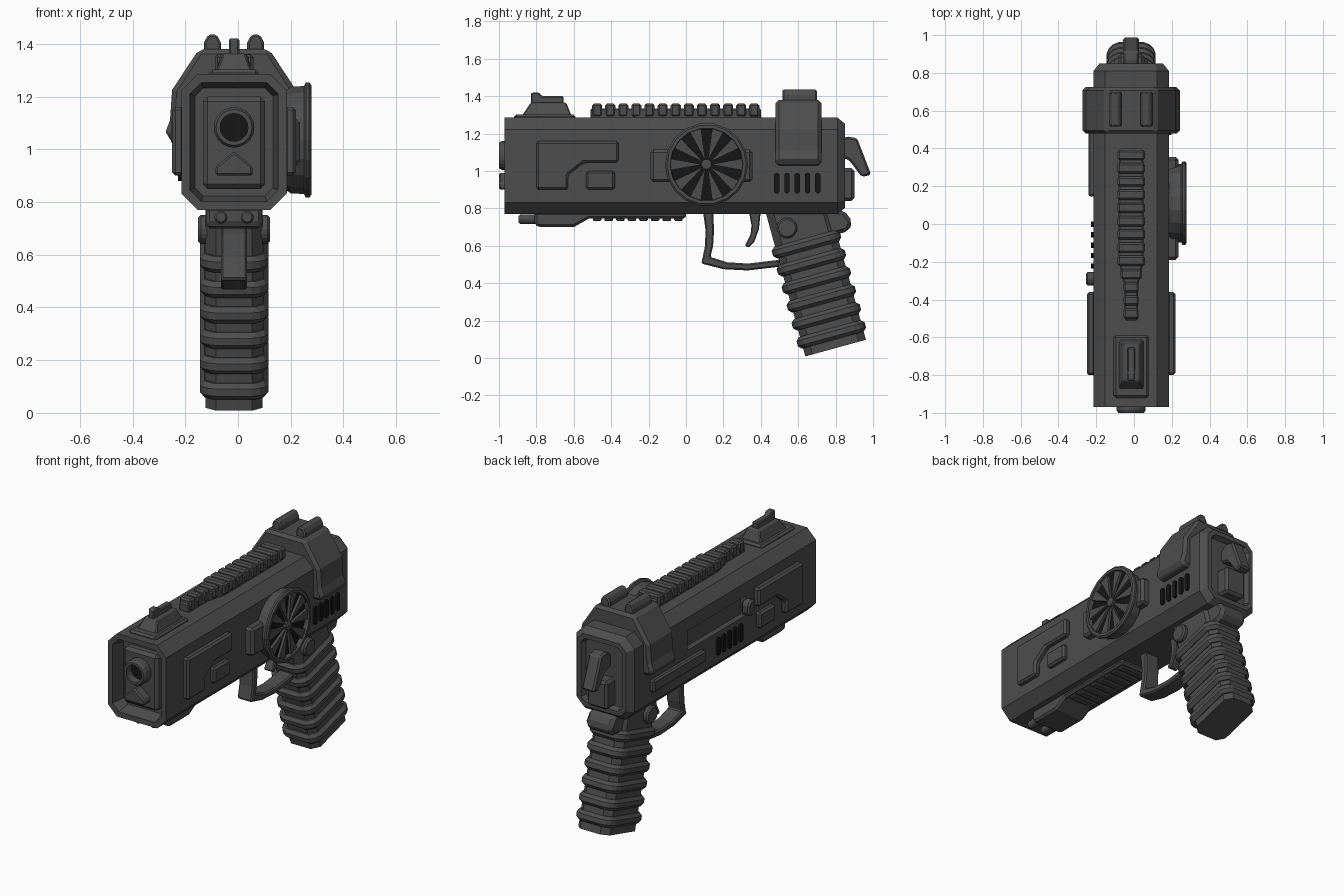
import bpy, bmesh, math
from mathutils import Vector

if "Cube" in bpy.data.objects:
    bpy.data.objects.remove(bpy.data.objects["Cube"])

CX = -0.015  # centre plane of the body


def material(name, v):
    m = bpy.data.materials.new(name)
    m.diffuse_color = (v, v, v, 1)
    m.use_nodes = True
    m.node_tree.nodes["Principled BSDF"].inputs["Base Color"].default_value = m.diffuse_color
    return m


GREY, DARK = material("gunmetal", 0.075), material("black", 0.008)


def finish(name, bm, mat=GREY, bevel=0):
    bmesh.ops.remove_doubles(bm, verts=bm.verts, dist=1e-5)
    bmesh.ops.recalc_face_normals(bm, faces=bm.faces)
    me = bpy.data.meshes.new(name)
    bm.to_mesh(me)
    bm.free()
    me.materials.append(mat)
    ob = bpy.data.objects.new(name, me)
    bpy.context.collection.objects.link(ob)
    if bevel:
        b = ob.modifiers.new("bevel", 'BEVEL')
        b.width, b.segments, b.limit_method, b.angle_limit = bevel, 1, 'ANGLE', 0.6
    return ob


def prism_bm(pts, plane, lo, hi):
    put = {'yz': lambda a, b, h: (h, a, b), 'xz': lambda a, b, h: (a, h, b),
           'xy': lambda a, b, h: (a, b, h)}[plane]
    bm = bmesh.new()
    v0 = [bm.verts.new(put(a, b, lo)) for a, b in pts]
    v1 = [bm.verts.new(put(a, b, hi)) for a, b in pts]
    n = len(pts)
    bm.faces.new(v0)
    bm.faces.new(v1)
    for i in range(n):
        j = (i + 1) % n
        bm.faces.new((v0[i], v0[j], v1[j], v1[i]))
    bmesh.ops.recalc_face_normals(bm, faces=bm.faces)
    return bm


def prism(name, pts, plane, lo, hi, bevel=0, mat=GREY):
    return finish(name, prism_bm(pts, plane, lo, hi), mat, bevel)


def box(name, x, y, z, bevel=0, mat=GREY):
    return prism(name, [(x[0], y[0]), (x[1], y[0]), (x[1], y[1]), (x[0], y[1])], 'xy', z[0], z[1], bevel, mat)


def octagon(x0, x1, y0, y1, c):
    return [(x0 + c, y0), (x1 - c, y0), (x1, y0 + c), (x1, y1 - c),
            (x1 - c, y1), (x0 + c, y1), (x0, y1 - c), (x0, y0 + c)]


def lathe(name, prof, a, b, axis, n=16, mat=GREY):
    """Revolve (radius, height) points around an x or y axis through (a, b)."""
    bm = bmesh.new()
    rings = []
    for r, h in prof:
        ring = []
        for i in range(n):
            t = 2 * math.pi * i / n
            p, q = a + r * math.cos(t), b + r * math.sin(t)
            ring.append(bm.verts.new((h, p, q) if axis == 'x' else (p, h, q)))
        rings.append(ring)
    for r0, r1 in zip(rings, rings[1:]):
        for i in range(n):
            j = (i + 1) % n
            bm.faces.new((r0[i], r0[j], r1[j], r1[i]))
    return finish(name, bm, mat)


def side_x(side, d0, d1):
    return sorted((CX + side * d0, CX + side * d1))


# body: octagonal tube, recessed muzzle end, bevelled and recessed rear
bm = prism_bm(octagon(CX - .2, CX + .2, .77, 1.285, .062), 'xz', -.97, .81)
front = [min(bm.faces, key=lambda f: f.calc_center_median().y)]
rear = [max(bm.faces, key=lambda f: f.calc_center_median().y)]
bmesh.ops.inset_region(bm, faces=front, thickness=.035)
bmesh.ops.inset_region(bm, faces=front, thickness=.022, depth=-.08)
bmesh.ops.inset_region(bm, faces=rear, thickness=.035, depth=.04)
bmesh.ops.inset_region(bm, faces=rear, thickness=.03)
bmesh.ops.inset_region(bm, faces=rear, thickness=.015, depth=-.03)
body = finish("body", bm)

# ejection port cut in the left side
cutter = box("port_cutter", (-.3, CX - .165), (-.28, .29), (1.02, 1.14))
cutter.hide_render = True
cutter.display_type = 'WIRE'
cut = body.modifiers.new("port", 'BOOLEAN')
cut.operation, cut.object, cut.solver = 'DIFFERENCE', cutter, 'EXACT'

# muzzle
box("muzzle_plate", (CX - .118, CX + .118), (-.94, -.85), (.85, 1.2), .018)
lathe("barrel", [(.077, -.9), (.077, -.985), (.068, -1), (.053, -1), (.053, -.93)], CX, 1.083, 'y', 20)
lathe("bore", [(.054, -.95), (0, -.95)], CX, 1.083, 'y', 20, DARK)
prism("guide_rod_housing", [(CX - .07, .9), (CX + .07, .9), (CX + .07, .935), (CX, .993), (CX - .07, .935)],
      'xz', -1, -.9, .008)

# side panels, vents and grip buttons on both sides
panel = [(-.8, 1.16), (-.36, 1.16), (-.36, 1.045), (-.545, 1.045), (-.63, .98), (-.63, .9), (-.8, .9)]
for side, tag, vent_y in ((1, "right", .485), (-1, "left", -.222)):
    prism(f"panel_{tag}", panel, 'yz', *side_x(side, .19, .235), .012)
    box(f"small_panel_{tag}", side_x(side, .19, .23), (-.535, -.38), (.9, 1.0), .012)
    for i in range(5):
        y = vent_y + .055 * i
        prism(f"vent_{tag}_{i}", octagon(y - .014, y + .014, .88, .99, .009), 'yz',
              *side_x(side, .19, .213), 0, DARK)
    x0, x1 = CX + side * .08, CX + side * .136
    lathe(f"grip_button_{tag}", [(.055, x0), (.055, x1 - side * .01), (.045, x1), (0, x1)], .54, .695, 'x', 20)

# left side catch and lower strip
prism("catch_knob", octagon(-.325, -.255, 1.02, 1.12, .02), 'yz', -.255, -.2, .01)
box("slide_stop_strip", (-.242, -.2), (.145, .66), (.9, .975), .01)

# fan on the right side
FY, FZ = .11, 1.035
box("fan_mount", (.16, .235), (-.19, .355), (.94, 1.115), .015)
lathe("fan_housing", [(.185, .17), (.205, .2), (.208, .25), (.222, .257), (.222, .27), (.212, .278),
                      (.195, .278), (.19, .25), (0, .25)], FY, FZ, 'x', 18)
lathe("fan_back", [(.191, .252), (0, .252)], FY, FZ, 'x', 18, DARK)
for i in range(10):
    a = 2 * math.pi * i / 10
    pts = [(FY + r * math.cos(a + d), FZ + r * math.sin(a + d))
           for r, d in ((.02, 0), (.194, -.16), (.196, 0), (.194, .16))]
    prism(f"fan_blade_{i}", pts, 'yz', .25, .268)
lathe("fan_hub", [(.028, .25), (.028, .274), (.02, .278), (0, .278)], FY, FZ, 'x', 12)

# rear sight block wrapped over the slide
half = [(.133, 1.38), (.235, 1.225), (.243, 1.11), (.258, 1.07), (.258, 1.045), (.23, 1.03)]
prism("rear_sight_block", [(CX + x, z) for x, z in half] + [(CX - x, z) for x, z in reversed(half)],
      'xz', .478, .725, .018)
for side in (-1, 1):
    x = CX + side * .082
    prism(f"rear_sight_{side}", [(x - .032, 1.37), (x + .032, 1.37), (x + .032, 1.405), (x + .016, 1.435),
                                 (x - .016, 1.435), (x - .032, 1.405)], 'xz', .515, .7, .008)

# front sight
box("front_sight_base", (CX - .093, CX + .093), (-.92, -.59), (1.27, 1.302), .012)
bm = prism_bm([(-.88, 1.29), (-.61, 1.29), (-.64, 1.365), (-.83, 1.365)], 'yz', CX - .07, CX + .07)
for v in bm.verts:
    if v.co.z > 1.32:
        v.co.x = CX + (v.co.x - CX) * .6
finish("front_sight_ramp", bm, GREY, .006)
prism("front_sight_blade", [(-.83, 1.35), (-.655, 1.35), (-.655, 1.4), (-.77, 1.4), (-.785, 1.42),
                            (-.825, 1.42), (-.83, 1.41)], 'yz', CX - .02, CX + .02, .006)

# top rail with teeth
rail = [(.06, .4), (.066, .3), (.066, -.2), (.035, -.33), (.035, -.51)]
prism("top_rail", [(CX + x, y) for x, y in rail] + [(CX - x, y) for x, y in reversed(rail)], 'xy', 1.27, 1.335, .008)
for i in range(13):
    y = -.475 + .07 * i
    w = .04 + .033 * min(1, max(0, (y + .33) / .13))
    box(f"rail_tooth_{i}", (CX - w, CX + w), (y - .027, y + .027), (1.29, 1.36), .01)

# under-barrel rail
prism("under_rail", [(-.81, .78), (0, .78), (0, .745), (-.52, .745), (-.6, .7), (-.79, .7), (-.81, .715)],
      'yz', CX - .105, CX + .105, .014)
for i in range(8):
    y = -.475 + .062 * i
    box(f"under_tooth_{i}", (CX - .085, CX + .085), (y - .023, y + .023), (.732, .77), .006)
for side in (-1, 1):
    lathe(f"under_nub_{side}", [(.025, -.78), (.025, -.885), (.018, -.895), (0, -.895)], CX + side * .05, .742, 'y', 12)

# trigger guard and trigger
prism("trigger_guard", [(.09, .79), (.105, .68), (.1, .59), (.082, .505), (.2, .475), (.33, .468), (.5, .488),
                        (.5, .525), (.33, .505), (.22, .512), (.13, .54), (.145, .6), (.15, .68), (.145, .79)],
      'yz', CX - .05, CX + .05, .008)
prism("trigger", [(.335, .79), (.4, .79), (.39, .69), (.365, .62), (.335, .59), (.315, .6), (.345, .66), (.35, .71)],
      'yz', CX - .03, CX + .03, .006)

# slanted grip with wrap-around ribs
def slanted(ob):
    ob.location = (CX, .8, .053)
    ob.rotation_euler = (math.radians(15.4), 0, 0)


slanted(prism("grip", octagon(-.108, .108, -.168, .168, .04), 'xy', 0, .81))
for i in range(6):
    z = .045 + .1 * i
    slanted(prism(f"grip_rib_{i}", octagon(-.13, .13, -.192, .186, .045), 'xy', z, z + .064, .018))
prism("grip_tang", [(.7, .79), (.845, .79), (.89, .73), (.872, .68), (.79, .655), (.7, .66)],
      'yz', CX - .09, CX + .09, .02)

# hammer and rear latch
prism("hammer", [(.8, 1.15), (.86, 1.185), (.915, 1.175), (.99, .98), (.94, .968), (.87, 1.06), (.8, 1.08)],
      'yz', CX - .042, CX + .042, .01)
box("rear_latch", (CX - .07, CX + .07), (.8, .9), (.84, 1.015), .015)
